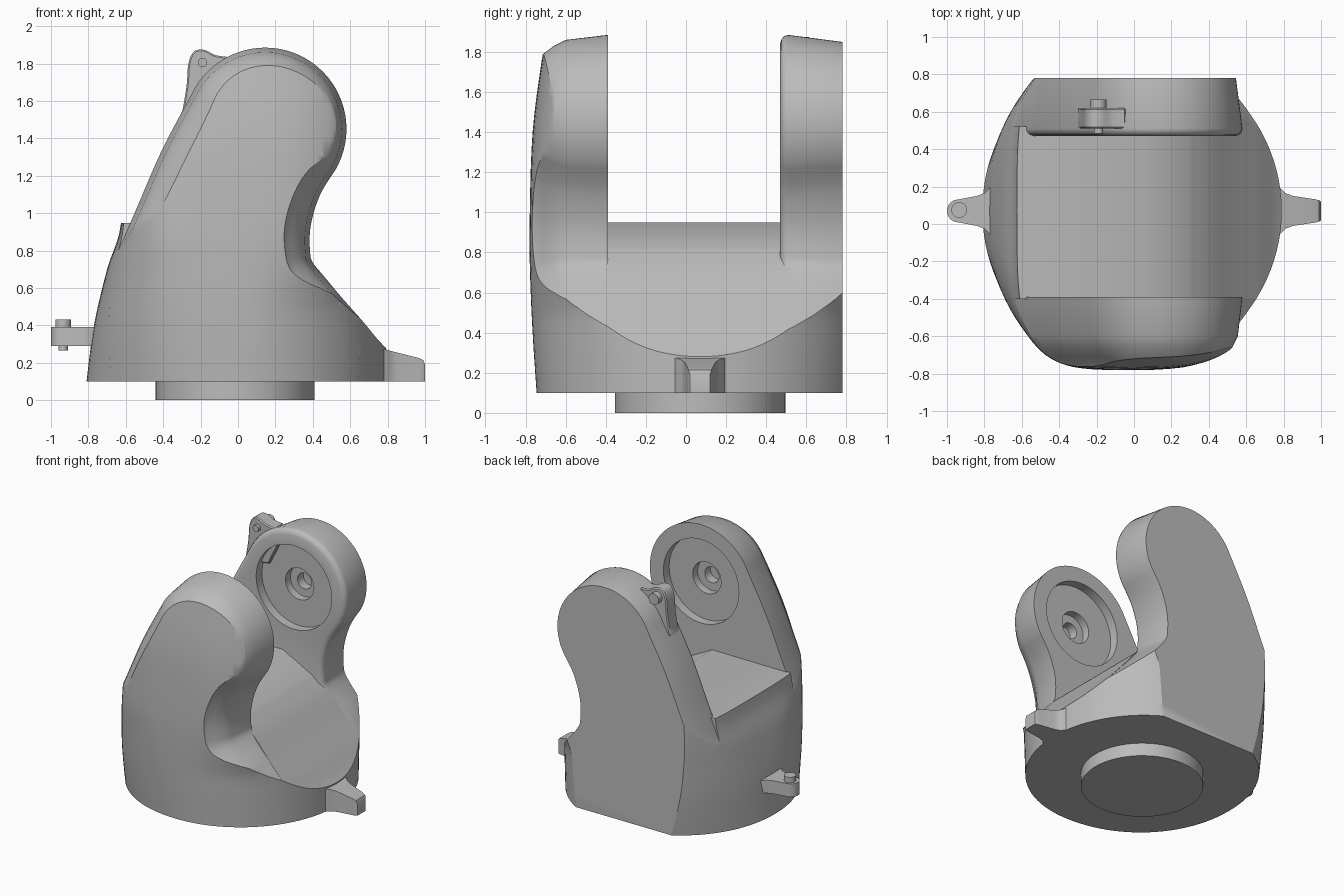
import bpy, bmesh, math
from mathutils import Vector

cube = bpy.data.objects.get("Cube")
if cube:
    bpy.data.objects.remove(cube)

grey = bpy.data.materials.new("plain_grey")
grey.use_nodes = True
COLOUR = (0.5, 0.5, 0.5, 1)
grey.diffuse_color = COLOUR
grey.node_tree.nodes["Principled BSDF"].inputs["Base Color"].default_value = COLOUR


def loft(name, rings):
    """Closed skin through rings of equal point count."""
    bm = bmesh.new()
    loops = [[bm.verts.new(p) for p in ring] for ring in rings]
    for a, b in zip(loops, loops[1:]):
        for i in range(len(a)):
            j = (i + 1) % len(a)
            bm.faces.new((a[i], a[j], b[j], b[i]))
    bm.faces.new(loops[0])
    bm.faces.new(loops[-1])
    bmesh.ops.recalc_face_normals(bm, faces=bm.faces)
    mesh = bpy.data.meshes.new(name)
    bm.to_mesh(mesh)
    bm.free()
    mesh.materials.append(grey)
    obj = bpy.data.objects.new(name, mesh)
    bpy.context.collection.objects.link(obj)
    return obj


def select(obj):
    bpy.ops.object.select_all(action='DESELECT')
    obj.select_set(True)
    bpy.context.view_layer.objects.active = obj


def smooth(obj, angle=32):
    select(obj)
    bpy.ops.object.shade_smooth_by_angle(angle=math.radians(angle))


def boolean(obj, other, operation):
    select(obj)
    mod = obj.modifiers.new("cut", 'BOOLEAN')
    mod.object, mod.operation, mod.solver = other, operation, 'EXACT'
    bpy.ops.object.modifier_apply(modifier=mod.name)


def curve_through(points, steps=6):
    """Catmull-Rom samples through points of any dimension."""
    pts = [Vector(p) for p in points]
    out = []
    for i in range(len(pts) - 1):
        a, b, c, d = pts[max(i - 1, 0)], pts[i], pts[i + 1], pts[min(i + 2, len(pts) - 1)]
        for s in range(steps):
            t = s / steps
            out.append(b + (c - a) * t / 2 + (a * 2 - b * 5 + c * 4 - d) * t * t / 2
                       + (b * 3 - a - c * 3 + d) * t ** 3 / 2)
    return out + [pts[-1]]


def inset(outline, amount):
    """Move a clockwise outline inward."""
    out = []
    for i, p in enumerate(outline):
        d = (outline[(i + 1) % len(outline)] - outline[i - 1]).normalized()
        out.append(p + Vector((d.y, -d.x)) * amount)
    return out


def slab(name, outline, sections):
    """Front outline lofted along y; each section is (y, inset)."""
    return loft(name, [[(p.x, y, p.y) for p in inset(outline, k)] for y, k in sections])


def rod(name, centre, radius, start, end, axis, sides=48):
    """Cylinder along y or z; centre gives the other two coordinates."""
    rings = []
    for h in (start, end):
        ring = []
        for i in range(sides):
            a = 2 * math.pi * i / sides
            u, v = centre[0] + radius * math.cos(a), centre[1] + radius * math.sin(a)
            ring.append((u, h, v) if axis == 'y' else (u, v, h))
        rings.append(ring)
    obj = loft(name, rings)
    smooth(obj)
    return obj


CY = 0.07            # centre of the round base
HUB = (0.145, 1.45)  # centre of the arm lobes

# Rounded envelope: height, left reach, depth reach, left and right squareness
levels = curve_through([
    (0.1, 0.81, 0.815, 2.1), (0.4, 0.77, 0.835, 2.5), (0.7, 0.70, 0.848, 3.1),
    (0.95, 0.625, 0.85, 4), (1.4, 0.62, 0.835, 4), (1.79, 0.62, 0.785, 4),
    (2.0, 0.62, 0.75, 4)], 5)
rings = []
for z, left, depth, n_left in levels:
    n_right = 2 + 0.9 * min(max((z - 0.5) / 0.5, 0), 1)
    ring = []
    for i in range(96):
        c, s = math.cos(2 * math.pi * i / 96), math.sin(2 * math.pi * i / 96)
        reach, n = (0.79, n_right) if c > 0 else (left, n_left)
        ring.append((math.copysign(reach * abs(c) ** (2 / n), c),
                     CY + math.copysign(depth * abs(s) ** (2 / n), s), z))
    rings.append(ring)
envelope = loft("envelope", rings)
envelope.hide_render = True

# Arm outline: straight left flank, round lobe, hollow neck, flared foot
lobe = [Vector((HUB[0] + 0.435 * math.cos(math.radians(a)),
                HUB[1] + 0.435 * math.sin(math.radians(a)))) for a in range(155, -31, -5)]
flank = curve_through([(-0.95, 0.1), (-0.575, 0.95), (-0.41, 1.33), lobe[0]])[:-1]
foot = [(0.41, 0.72), (0.545, 0.56), (0.66, 0.43), (0.785, 0.285), (0.95, 0.15)]
neck = curve_through([lobe[-1], (0.44, 1.10), (0.39, 0.94), (0.385, 0.80)] + foot)[1:]
arm = [Vector((-1, -0.3))] + flank + lobe + neck + [Vector((0.95, -0.3))]

front_arm = slab("front_arm", arm, [(-0.39, 0), (-0.60, 0.025), (-0.66, 0.055),
                                    (-0.71, 0.093), (-0.74, 0.12), (-0.82, 0.17)])
back_arm = slab("back_arm", arm, [(0.47, 0.04), (0.477, 0.02), (0.49, 0.006),
                                  (0.51, 0), (0.78, 0.035)])

# Saddle between the arms: flat floor, sloping shoulder, flared foot
saddle_outline = ([Vector(p) for p in ((-1, -0.3), (-1, 0.945), (0.05, 0.95))]
                  + curve_through([(0.30, 0.82)] + foot) + [Vector((0.95, -0.3))])
saddle = slab("base_saddle", saddle_outline, [(-0.40, 0), (0.52, 0)])

for part in (front_arm, back_arm, saddle):
    boolean(part, envelope, 'INTERSECT')
bpy.data.objects.remove(envelope)

# Stepped bearing recess in the inner face of each arm
for part, face, way in ((front_arm, -0.39, -1), (back_arm, 0.47, 1)):
    for radius, depth in ((0.32, 0.07), (0.12, 0.13), (0.06, 0.20)):
        cutter = rod("cutter", HUB, radius, face - way * 0.05, face + way * depth, 'y', 64)
        boolean(part, cutter, 'DIFFERENCE')
        bpy.data.objects.remove(cutter)
for part in (front_arm, back_arm, saddle):
    smooth(part)

# Round foot under the base
rod("foot_disc", (-0.015, CY), 0.425, 0, 0.12, 'z', 64)


def lug(name, sections):
    """Tapering lug along x; sections are (x, half width, bottom, top)."""
    obj = loft(name, [[(x, CY - w, lo), (x, CY + w, lo), (x, CY + w, hi), (x, CY - w, hi)]
                      for x, w, lo, hi in sections])
    smooth(obj)


lug("pointer_lug", [(0.70, 0.15, 0.1, 0.29), (0.78, 0.125, 0.1, 0.275),
                    (0.81, 0.095, 0.1, 0.265), (0.85, 0.08, 0.1, 0.255),
                    (0.97, 0.062, 0.1, 0.225), (0.99, 0.057, 0.1, 0.215),
                    (1.0, 0.05, 0.1, 0.19)])
tip = [(-0.94 - 0.06 * math.sin(a), 0.06 * math.cos(a) + 0.001, 0.29, 0.39)
       for a in (math.radians(d) for d in range(0, 91, 15))]
lug("pin_lug", [(-0.70, 0.16, 0.29, 0.39), (-0.77, 0.125, 0.29, 0.39),
                (-0.80, 0.095, 0.29, 0.39), (-0.84, 0.08, 0.29, 0.39)] + tip)
rod("pin_lug_head", (-0.935, CY + 0.005), 0.042, 0.38, 0.432, 'z', 32)
rod("pin_lug_tail", (-0.935, CY + 0.005), 0.025, 0.265, 0.30, 'z', 32)

# Ear with a cross pin on the back arm
ear_outline = curve_through([(-0.30, 1.53), (-0.275, 1.68), (-0.265, 1.80), (-0.235, 1.865),
                             (-0.18, 1.873), (-0.12, 1.845), (-0.05, 1.835)], 4)
ear = slab("arm_ear", ear_outline + [Vector((0.0, 1.75)), Vector((-0.1, 1.55))],
           [(0.51, 0.008), (0.518, 0), (0.612, 0), (0.62, 0.008)])
smooth(ear)
rod("ear_pin_tail", (-0.19, 1.805), 0.025, 0.485, 0.53, 'y', 32)
rod("ear_pin_head", (-0.19, 1.805), 0.042, 0.60, 0.665, 'y', 32)
